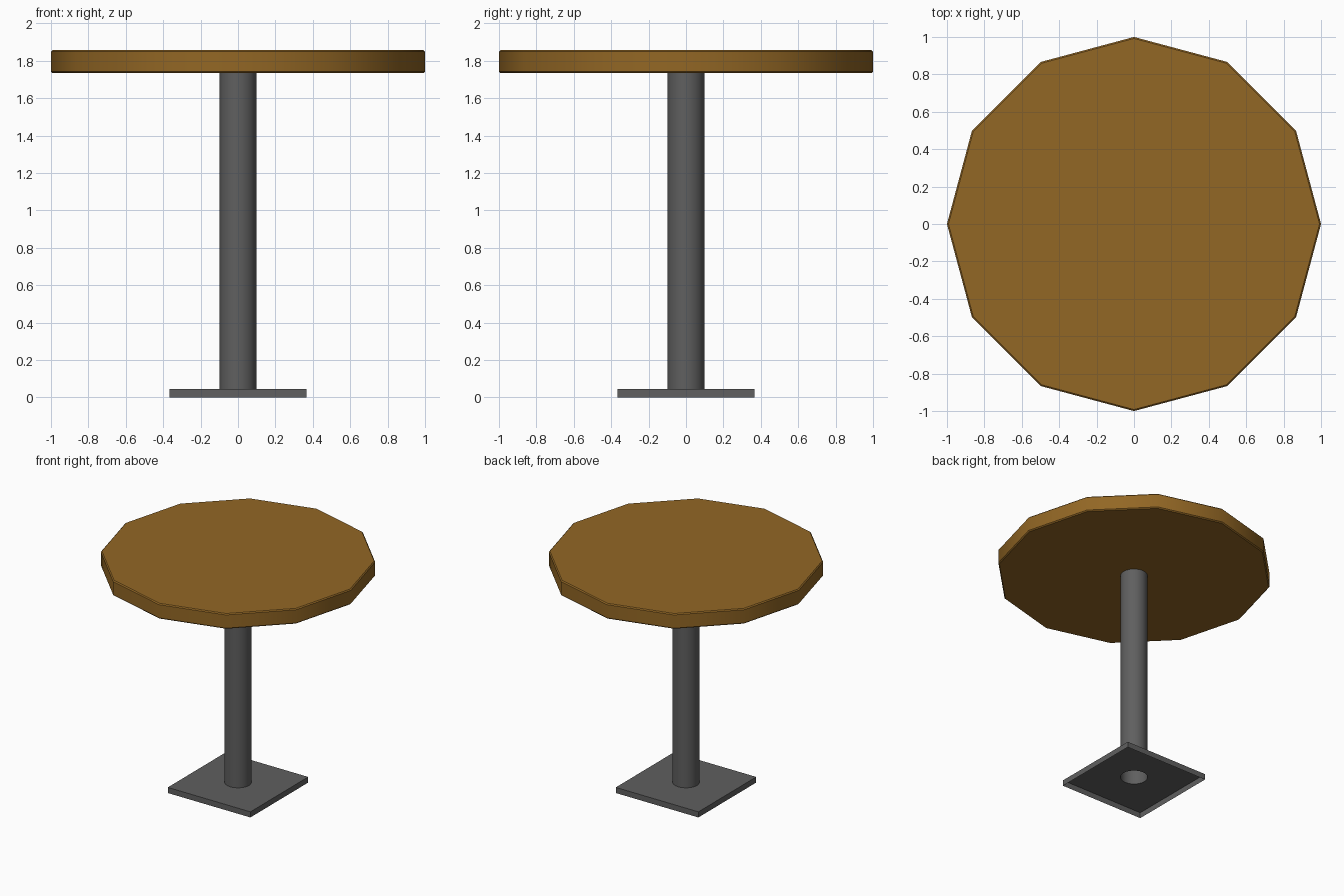
import bpy, bmesh, math

if "Cube" in bpy.data.objects:
    bpy.data.objects.remove(bpy.data.objects["Cube"])


def material(name, rgb):
    m = bpy.data.materials.new(name)
    m.diffuse_color = (*rgb, 1.0)
    m.use_nodes = True
    m.node_tree.nodes["Principled BSDF"].inputs["Base Color"].default_value = m.diffuse_color
    return m


wood = material("brown wood", (0.29, 0.135, 0.018))
metal = material("dark grey metal", (0.115, 0.115, 0.115))


def finish(name, bm, mat, smooth=True):
    mesh = bpy.data.meshes.new(name)
    bm.to_mesh(mesh)
    bm.free()
    ob = bpy.data.objects.new(name, mesh)
    bpy.context.collection.objects.link(ob)
    mesh.materials.append(mat)
    if smooth:
        bpy.ops.object.select_all(action='DESELECT')
        ob.select_set(True)
        bpy.context.view_layer.objects.active = ob
        bpy.ops.object.shade_smooth_by_angle(angle=math.radians(40))
    return ob


def ring(bm, radius, z, sides):
    return [bm.verts.new((radius * math.cos(2 * math.pi * i / sides),
                          radius * math.sin(2 * math.pi * i / sides), z))
            for i in range(sides)]


def bridge(bm, low, high):
    n = len(low)
    for i in range(n):
        j = (i + 1) % n
        bm.faces.new((low[i], low[j], high[j], high[i]))


# Tabletop: twelve-sided disc with slightly chamfered rims
Z_PLATE, Z_UNDER, Z_TOP, CHAMFER = 0.045, 1.735, 1.857, 0.008
bm = bmesh.new()
rings = [ring(bm, r, z, 12) for r, z in (
    (1 - CHAMFER, Z_UNDER), (1, Z_UNDER + CHAMFER),
    (1, Z_TOP - CHAMFER), (1 - CHAMFER, Z_TOP))]
for a, b in zip(rings, rings[1:]):
    bridge(bm, a, b)
bm.faces.new(rings[0][::-1])
bm.faces.new(rings[-1])
finish("tabletop", bm, wood)

# Pole: hollow tube, open at both ends
SIDES, R_POLE = 24, 0.098
bm = bmesh.new()
bridge(bm, ring(bm, R_POLE, Z_PLATE, SIDES), ring(bm, R_POLE, Z_UNDER, SIDES))
finish("pole", bm, metal)

# Base plate: square tray open underneath, with a round hole under the pole
HALF = 0.366
bm = bmesh.new()
hole = ring(bm, R_POLE, Z_PLATE, SIDES)
outer = []
for v in hole:
    s = HALF / max(abs(v.co.x), abs(v.co.y))
    outer.append(bm.verts.new((v.co.x * s, v.co.y * s, Z_PLATE)))
bridge(bm, outer, hole)
foot = [bm.verts.new((v.co.x, v.co.y, 0)) for v in outer]
bridge(bm, foot, outer)
finish("base_plate", bm, metal, smooth=False)
